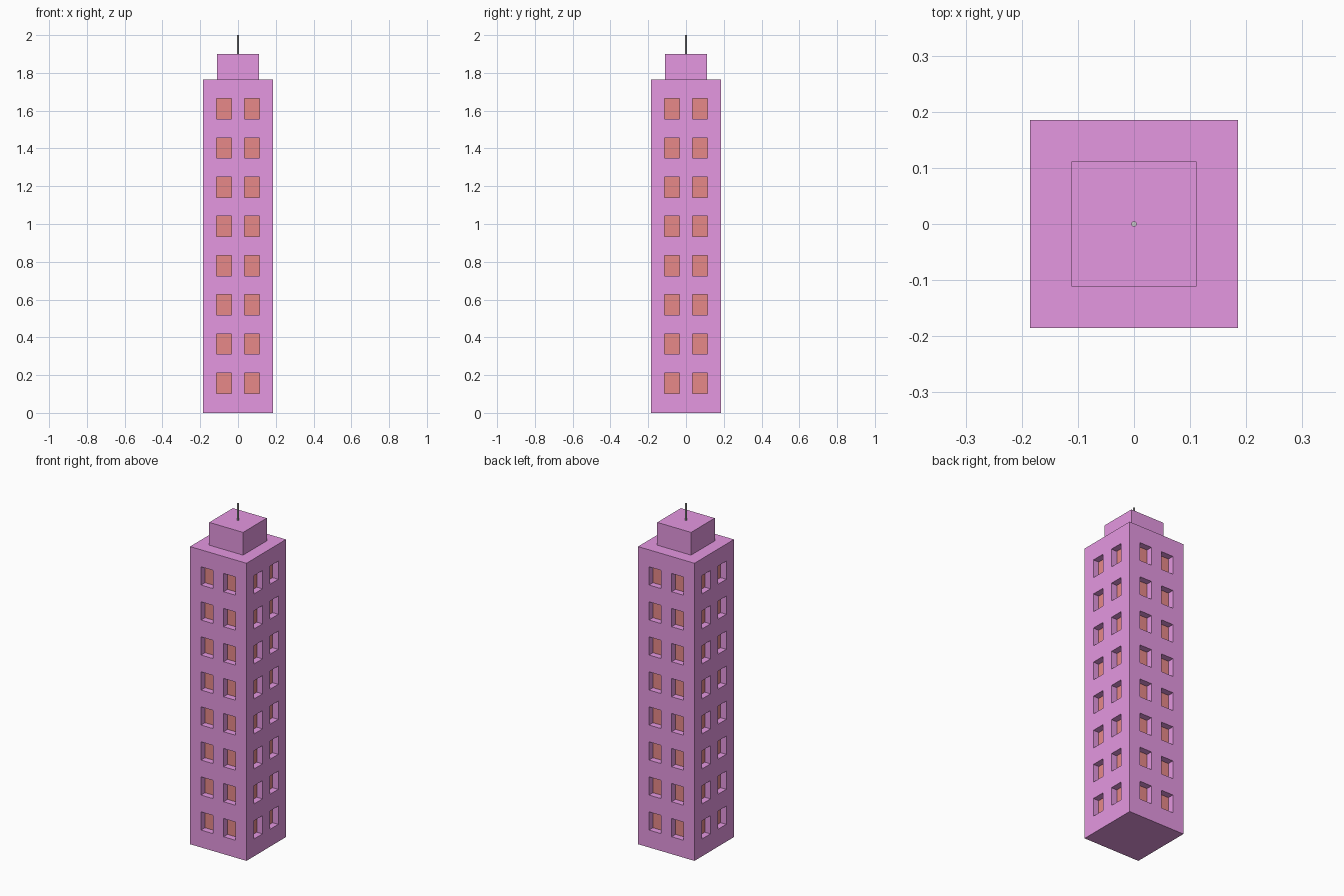
import bpy, bmesh
from mathutils import Vector

if "Cube" in bpy.data.objects:
    bpy.data.objects.remove(bpy.data.objects["Cube"])

HALF, ROOF = 0.185, 1.765            # tower half width and roof height
CAP_HALF, CAP_TOP = 0.111, 1.90      # roof block
WIN_X, WIN_W, WIN_H = 0.074, 0.078, 0.108
ROW0, ROW_STEP, ROWS = 0.157, 0.2076, 8
DEPTH = 0.037


def material(name, rgb):
    m = bpy.data.materials.new(name)
    m.diffuse_color = (*rgb, 1)
    m.use_nodes = True
    m.node_tree.nodes["Principled BSDF"].inputs["Base Color"].default_value = m.diffuse_color
    return m


def box(bm, half, z0, z1):
    verts = bmesh.ops.create_cube(bm, size=1)["verts"]
    bmesh.ops.scale(bm, vec=(2 * half, 2 * half, z1 - z0), verts=verts)
    bmesh.ops.translate(bm, vec=(0, 0, (z0 + z1) / 2), verts=verts)


def finish(name, bm, mats=()):
    me = bpy.data.meshes.new(name)
    bm.to_mesh(me)
    bm.free()
    for m in mats:
        me.materials.append(m)
    ob = bpy.data.objects.new(name, me)
    bpy.context.collection.objects.link(ob)
    return ob


wall = material("magenta_wall", (0.78, 0.31, 0.75))
pane = material("red_pane", (0.80, 0.25, 0.25))

# Tower: slice the box along every window edge
bm = bmesh.new()
box(bm, HALF, 0, ROOF)
rows = [ROW0 + i * ROW_STEP for i in range(ROWS)]
cuts = [(Vector((0, 0, z + s * WIN_H / 2)), Vector((0, 0, 1))) for z in rows for s in (-1, 1)]
for axis in (Vector((1, 0, 0)), Vector((0, 1, 0))):
    cuts += [(axis * (c * WIN_X + s * WIN_W / 2), axis) for c in (-1, 1) for s in (-1, 1)]
for co, no in cuts:
    bmesh.ops.bisect_plane(bm, geom=bm.verts[:] + bm.edges[:] + bm.faces[:],
                           plane_co=co, plane_no=no)


# Recess the window cells on all four sides and colour their panes
def is_window(f):
    if abs(f.normal.z) > 0.5:
        return False
    c = f.calc_center_median()
    across = c.y if abs(f.normal.x) > 0.5 else c.x
    return abs(abs(across) - WIN_X) < 0.005 and any(abs(c.z - z) < 0.005 for z in rows)


bm.normal_update()
windows = [f for f in bm.faces if is_window(f)]
bmesh.ops.inset_individual(bm, faces=windows, thickness=0, depth=-DEPTH)
for f in windows:
    f.material_index = 1

# Merge the slices on roof and base
for z in (0, ROOF):
    flat = [f for f in bm.faces if abs(f.calc_center_median().z - z) < 1e-4]
    bmesh.ops.dissolve_faces(bm, faces=flat)
finish("tower", bm, (wall, pane))

# Roof block
bm = bmesh.new()
box(bm, CAP_HALF, ROOF, CAP_TOP)
finish("roof_block", bm, (wall,))

# Antenna
bm = bmesh.new()
bmesh.ops.create_cone(bm, cap_ends=True, segments=8, radius1=0.005, radius2=0.005,
                      depth=2 - CAP_TOP)
bmesh.ops.translate(bm, vec=(0, 0, (2 + CAP_TOP) / 2), verts=bm.verts)
finish("antenna", bm)
